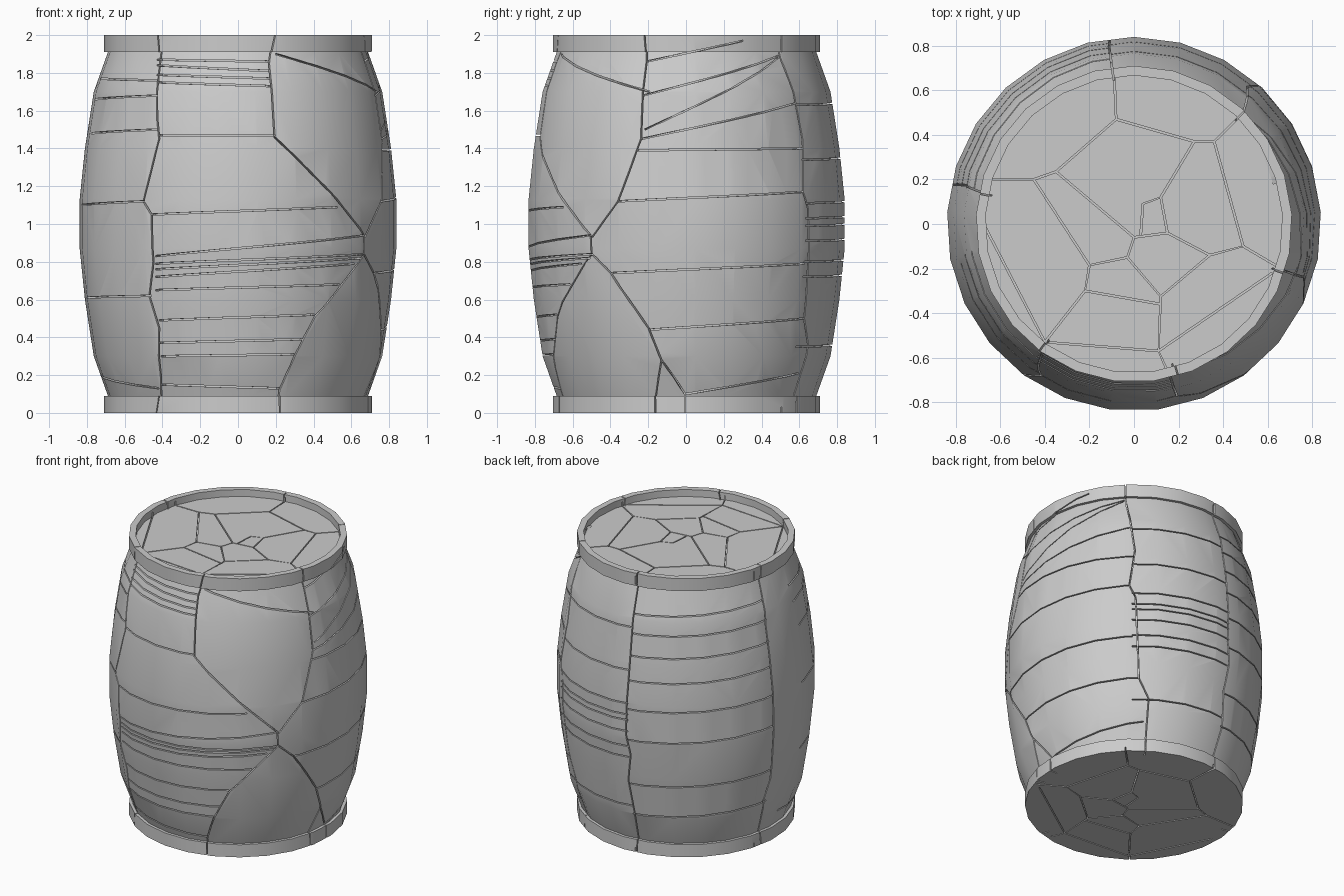
import bpy, bmesh, math
from math import sin, cos, asin, acos, radians, degrees

if "Cube" in bpy.data.objects:
    bpy.data.objects.remove(bpy.data.objects["Cube"])

SIDES = 25
BODY = [(.69, .09), (.765, .3), (.812, .6), (.84, .87), (.84, 1.13),
        (.812, 1.4), (.765, 1.7), (.69, 1.91)]
LID_Z = 1.95
GAP = .004      # half width of a crack
DEPTH = .05


def new_object(name, bm):
    bmesh.ops.recalc_face_normals(bm, faces=bm.faces)
    me = bpy.data.meshes.new(name)
    bm.to_mesh(me)
    bm.free()
    ob = bpy.data.objects.new(name, me)
    bpy.context.collection.objects.link(ob)
    return ob


def tube(rings):
    """Closed skin over a list of vertex rings, capped at both ends."""
    bm = bmesh.new()
    vs = [[bm.verts.new(p) for p in ring] for ring in rings]
    n = len(vs[0])
    for a, b in zip(vs, vs[1:]):
        for i in range(n):
            bm.faces.new((a[i], a[(i + 1) % n], b[(i + 1) % n], b[i]))
    bm.faces.new(vs[0])
    bm.faces.new(vs[-1])
    return bm


def radius(z):
    for (r0, z0), (r1, z1) in zip(BODY, BODY[1:]):
        if z0 <= z <= z1:
            return r0 + (r1 - r0) * (z - z0) / (z1 - z0)
    return .70


# barrel body with hoop at each end and a recessed lid
profile = [(.71, 0), (.71, .09)] + BODY + [(.71, 1.91), (.71, 2), (.667, 2), (.667, LID_Z)]
rings = [[(r * sin(math.tau * k / SIDES), r * cos(math.tau * k / SIDES), z)
          for k in range(SIDES)] for r, z in profile]
barrel = new_object("barrel", tube(rings))
cutters = []


# crack helpers: angle 0 is the front, positive towards +x
def F(x, z):
    return degrees(asin(max(-1, min(1, x / radius(z))))), z


def R(y, z):
    return degrees(acos(max(-1, min(1, -y / radius(z))))), z


def resample(pts, step):
    out = []
    for p, q in zip(pts, pts[1:]):
        n = max(1, math.ceil(math.dist(p, q) / step))
        out += [(p[0] + (q[0] - p[0]) * i / n, p[1] + (q[1] - p[1]) * i / n) for i in range(n)]
    return out + [pts[-1]]


def normals(pts):
    for i, p in enumerate(pts):
        a, b = pts[max(i - 1, 0)], pts[min(i + 1, len(pts) - 1)]
        d = math.dist(a, b)
        yield p, (-(b[1] - a[1]) / d * GAP, (b[0] - a[0]) / d * GAP)


def side_crack(*pts):
    flat = resample([(radians(a) * .8, z) for a, z in pts], .12)
    rings = []
    for (u, z), (nu, nz) in normals(flat):
        ring = []
        for s, d in ((-1, -DEPTH), (1, -DEPTH), (1, DEPTH), (-1, DEPTH)):
            a, r = (u + s * nu) / .8, radius(z) + d
            ring.append((r * sin(a), -r * cos(a), z + s * nz))
        rings.append(ring)
    cutters.append(new_object("side_crack_cutter", tube(rings)))


def end_crack(*pts):
    for lo, hi in ((-.02, .03), (LID_Z - .03, LID_Z + .03)):
        rings = [[(x - nx, y - ny, lo), (x + nx, y + ny, lo), (x + nx, y + ny, hi), (x - nx, y - ny, hi)]
                 for (x, y), (nx, ny) in normals(pts)]
        cutters.append(new_object("end_crack_cutter", tube(rings)))


# upright seams around the barrel
side_crack(*[F(*p) for p in ((-.42, 2.02), (-.43, 1.56), (-.42, 1.45), (-.5, 1.12), (-.46, 1.05),
             (-.45, .8), (-.47, .62), (-.42, .45), (-.41, .2), (-.43, -.02))])
side_crack(*[F(*p) for p in ((.2, 2.02), (.165, 1.85), (.195, 1.46), (.67, .94), (.67, .84),
             (.41, .51), (.3, .3), (.22, .12), (.22, -.02))])
side_crack(*[R(*p) for p in ((-.5, .93), (-.36, 1.12), (-.24, 1.45), (-.23, 1.7), (-.21, 1.86), (-.22, 2.02))])
side_crack(*[R(*p) for p in ((-.5, .84), (-.4, .74), (-.2, .45), (-.13, .28), (-.005, .1), (-.005, -.02))])
side_crack(*[R(*p) for p in ((-.13, .28), (-.16, .09), (-.16, -.02))])
side_crack(*[R(*p) for p in ((.5, 2.02), (.5, 1.88), (.57, 1.7), (.62, 1.45), (.62, 1.17), (.65, 1.08),
             (.63, .5), (.65, .36), (.58, -.02))])
side_crack((188, 2.02), (188, 1.4), (187, .9), (189, .75), (187, .55), (189, .3), (188, -.02))
side_crack((259, 2.02), (257, 1.6), (258, 1), (259, .5), (256, .35), (259, -.02))

# front cross cracks: x0, z0, x1, z1
for x0, z0, x1, z1 in ((-.43, 1.87, .17, 1.86), (-.43, 1.84, .17, 1.81), (-.43, 1.79, .17, 1.77),
                       (-.43, 1.75, .17, 1.73), (-.42, 1.47, .2, 1.47), (-.46, 1.05, .53, 1.09),
                       (-.44, .83, .67, .94), (-.44, .79, .67, .84), (-.44, .76, .66, .82),
                       (-.44, .72, .62, .79), (-.44, .65, .54, .68), (-.42, .49, .41, .52),
                       (-.42, .37, .35, .39), (-.41, .3, .3, .31), (-.41, .15, .22, .13),
                       (.2, 1.9, .74, 1.7), (-.73, 1.77, -.43, 1.76), (-.76, 1.66, -.43, 1.68),
                       (-.78, 1.48, -.43, 1.5), (-.83, 1.1, -.5, 1.12), (-.8, .61, -.46, .62),
                       (-.74, .2, -.42, .13)):
    side_crack(F(x0, z0), F(x1, z1))

# right cross cracks: y0, z0, y1, z1
for y0, z0, y1, z1 in ((-.21, 1.86, .3, 1.97), (-.23, 1.68, .49, 1.89), (-.22, 1.5, .49, 1.88),
                       (-.24, 1.45, .58, 1.64), (-.26, 1.39, .62, 1.4), (-.36, 1.12, .62, 1.17),
                       (-.4, .74, .63, .79), (-.2, .44, .63, .5), (0, .1, .6, .21)):
    side_crack(R(y0, z0), R(y1, z1))

# back cross cracks, two panels
for z in (1.63, 1.34, 1.11, 1.03, .99, .91, .8, .72, .35):
    side_crack((139, z), (188, z + .01))
for z in (1.73, 1.6, 1.45, 1.28, 1.08, .86, .53, .3):
    side_crack((188, z), (258, z + .04))

# lid and base cracks
end_crack((-.09, .7), (-.08, .47), (-.35, .235), (-.45, .2), (-.7, .2))
end_crack((-.08, .47), (.27, .37), (.36, .37), (.5, .51))
end_crack((.36, .37), (.49, -.1), (.34, -.14), (.15, -.04), (0, -.06), (-.03, -.15), (-.2, -.185), (-.45, .2))
end_crack((-.35, .235), (0, -.06))
end_crack((.03, -.05), (.04, .09), (.12, .12), (.15, -.04))
end_crack((.12, .12), (.27, .37))
end_crack((-.03, -.15), (.12, -.325), (.34, -.14))
end_crack((.12, -.325), (.11, -.57), (-.4, -.53), (-.67, -.01))
end_crack((.12, -.36), (-.22, -.3), (-.2, -.185))
end_crack((-.22, -.3), (-.4, -.53))
end_crack((.49, -.1), (.66, -.2))
end_crack((.62, -.22), (.11, -.57), (.15, -.66))

# cut the cracks
for c in cutters:
    c.hide_render = True
    m = barrel.modifiers.new("crack", 'BOOLEAN')
    m.operation, m.object, m.solver = 'DIFFERENCE', c, 'MANIFOLD'
deps = bpy.context.evaluated_depsgraph_get()
mesh = bpy.data.meshes.new_from_object(barrel.evaluated_get(deps))
barrel.modifiers.clear()
barrel.data = mesh
for c in cutters:
    bpy.data.objects.remove(c)

# smooth staves, sharp hoops and crack edges
bpy.context.view_layer.objects.active = barrel
barrel.select_set(True)
bpy.ops.object.shade_smooth_by_angle(angle=radians(30))
